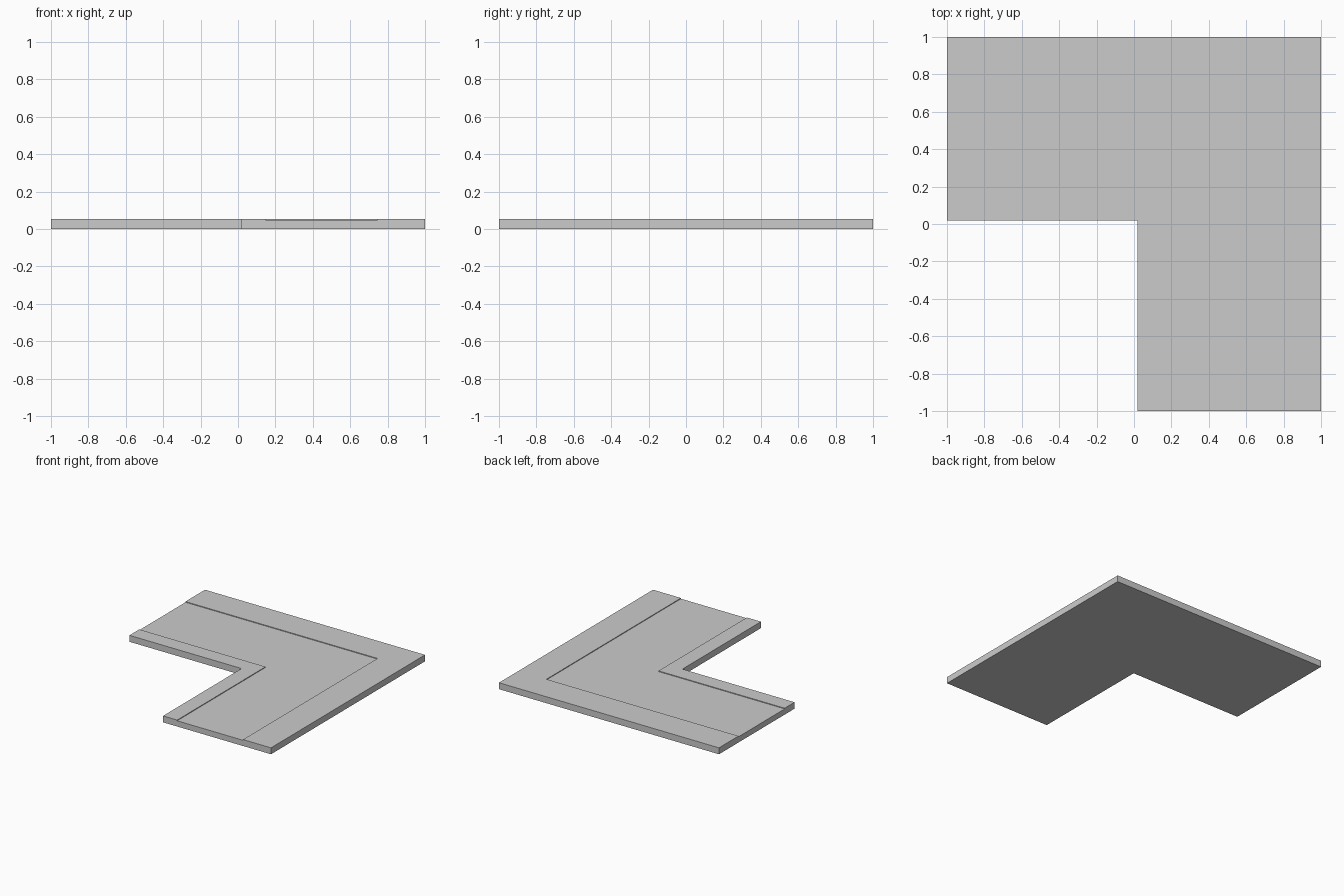
import bpy, bmesh

if "Cube" in bpy.data.objects:
    bpy.data.objects.remove(bpy.data.objects["Cube"])

TOP, ROAD = 0.053, 0.047          # kerb height and recessed road height
INNER, KERB_IN, KERB_OUT = 0.019, 0.147, 0.746


def corner_strip(name, a, b, height):
    """L-shaped slab between offsets a and b, running along -x and -y."""
    outline = [(-1, a), (a, a), (a, -1), (b, -1), (b, b), (-1, b)]
    bm = bmesh.new()
    face = bm.faces.new([bm.verts.new((x, y, 0)) for x, y in outline])
    ext = bmesh.ops.extrude_face_region(bm, geom=[face])
    top = [v for v in ext["geom"] if isinstance(v, bmesh.types.BMVert)]
    bmesh.ops.translate(bm, verts=top, vec=(0, 0, height))
    bmesh.ops.recalc_face_normals(bm, faces=bm.faces)
    mesh = bpy.data.meshes.new(name)
    bm.to_mesh(mesh)
    bm.free()
    obj = bpy.data.objects.new(name, mesh)
    bpy.context.collection.objects.link(obj)
    return obj


# Pavements either side of the slightly sunken road bend
corner_strip("inner_pavement", INNER, KERB_IN, TOP)
corner_strip("road", KERB_IN, KERB_OUT, ROAD)
corner_strip("outer_pavement", KERB_OUT, 1.0, TOP)
